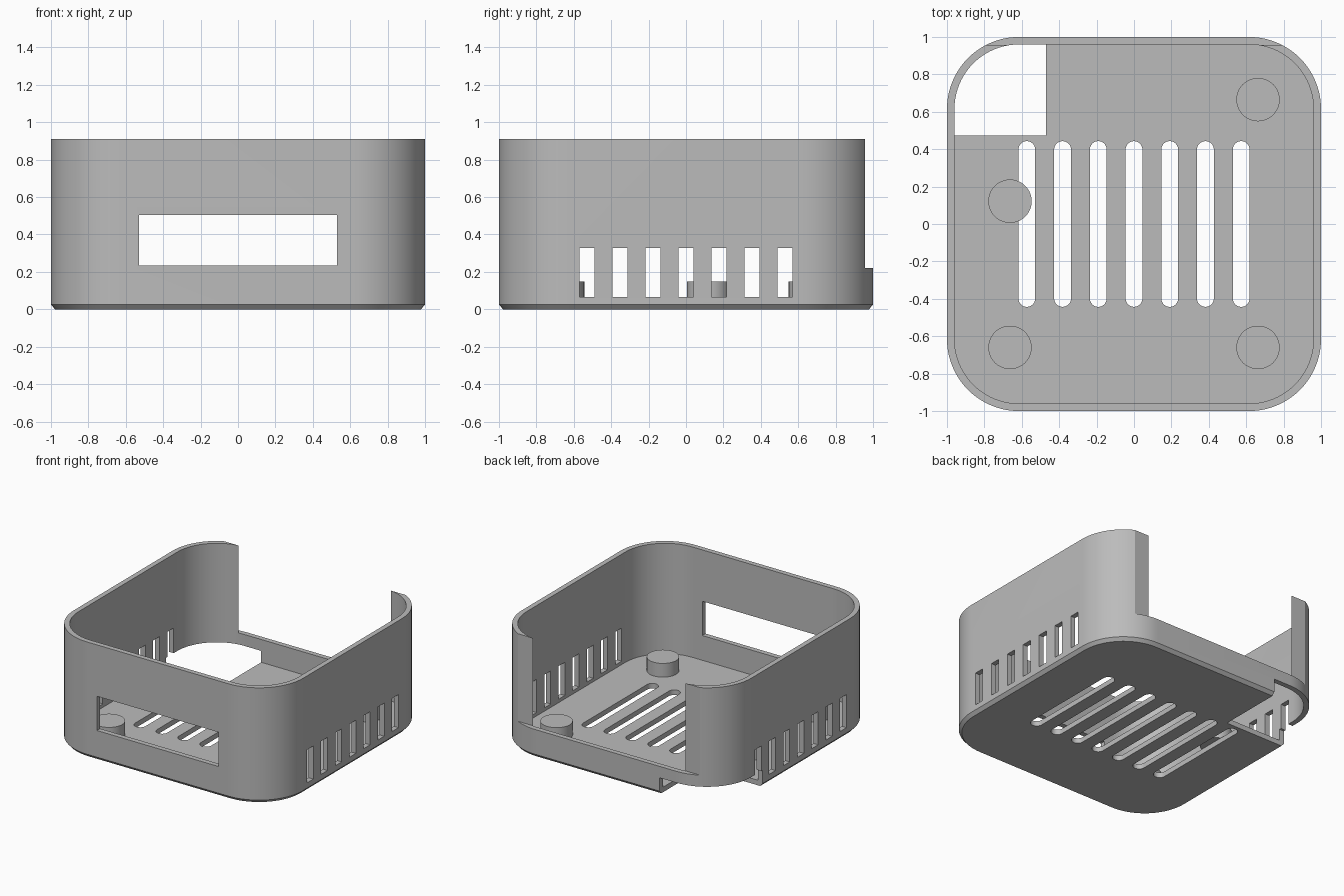
import bpy, bmesh, math

if "Cube" in bpy.data.objects:
    bpy.data.objects.remove(bpy.data.objects["Cube"])

grey = bpy.data.materials.new("plain grey")
grey.use_nodes = True
grey.diffuse_color = (0.5, 0.5, 0.5, 1)
grey.node_tree.nodes["Principled BSDF"].inputs["Base Color"].default_value = (0.5, 0.5, 0.5, 1)

HEIGHT, WALL, FLOOR, RADIUS = 0.91, 0.04, 0.04, 0.385


def rounded_rect(cx, cy, hx, hy, r, steps):
    """Outline of a rounded rectangle, counter-clockwise."""
    pts = []
    for k, (sx, sy) in enumerate([(1, 1), (-1, 1), (-1, -1), (1, -1)]):
        for i in range(steps + 1):
            a = math.pi / 2 * (k + i / steps)
            pts.append((cx + sx * (hx - r) + r * math.cos(a),
                        cy + sy * (hy - r) + r * math.sin(a)))
    return pts


def loft(bm, rings):
    """Closed solid through rings of (outline, z)."""
    loops = [[bm.verts.new((x, y, z)) for x, y in pts] for pts, z in rings]
    n = len(loops[0])
    for a, b in zip(loops, loops[1:]):
        for i in range(n):
            j = (i + 1) % n
            bm.faces.new((a[i], a[j], b[j], b[i]))
    bm.faces.new(loops[0][::-1])
    bm.faces.new(loops[-1])


def box(bm, lo, hi):
    outline = [(lo[0], lo[1]), (hi[0], lo[1]), (hi[0], hi[1]), (lo[0], hi[1])]
    loft(bm, [(outline, lo[2]), (outline, hi[2])])


def finish(bm, name):
    bmesh.ops.remove_doubles(bm, verts=bm.verts, dist=1e-5)
    bmesh.ops.recalc_face_normals(bm, faces=bm.faces)
    mesh = bpy.data.meshes.new(name)
    bm.to_mesh(mesh)
    bm.free()
    obj = bpy.data.objects.new(name, mesh)
    bpy.context.collection.objects.link(obj)
    mesh.materials.append(grey)
    return obj


def activate(obj):
    bpy.ops.object.select_all(action='DESELECT')
    obj.select_set(True)
    bpy.context.view_layer.objects.active = obj


def cut(target, bm, name):
    """Subtract the solids in bm from the target."""
    cutter = finish(bm, name)
    cutter.hide_render = True
    mod = target.modifiers.new(name, 'BOOLEAN')
    mod.operation, mod.solver, mod.object = 'DIFFERENCE', 'EXACT', cutter
    activate(target)
    bpy.ops.object.modifier_apply(modifier=name)
    bpy.data.objects.remove(cutter)


def shell_ring(inset):
    return rounded_rect(0, 0, 1 - inset, 1 - inset, RADIUS - inset, 20)


# Open tray with a chamfered base
bm = bmesh.new()
loft(bm, [(shell_ring(0.022), 0), (shell_ring(0), 0.025), (shell_ring(0), HEIGHT),
          (shell_ring(WALL), HEIGHT), (shell_ring(WALL), FLOOR)])
case = finish(bm, "case_shell")

# Front window
bm = bmesh.new()
box(bm, (-0.53, -1.1, 0.235), (0.53, -0.8, 0.505))
cut(case, bm, "window_cutter")

# Vents through both side walls
bm = bmesh.new()
for i in range(-3, 4):
    y = i * 0.1767
    box(bm, (-1.1, y - 0.04, 0.067), (1.1, y + 0.04, 0.328))
cut(case, bm, "side_vent_cutter")

# Long rounded vents in the floor
bm = bmesh.new()
for i in range(-3, 4):
    slot = rounded_rect(i * 0.191, 0, 0.045, 0.443, 0.0449, 8)
    loft(bm, [(slot, -0.1), (slot, 0.06)])
cut(case, bm, "floor_vent_cutter")

# Open back above a low sill
bm = bmesh.new()
box(bm, (-1.1, 0.956, 0.22), (1.1, 1.1, 1.0))
cut(case, bm, "back_cutter")

# Cable opening in the back corner of the floor
bm = bmesh.new()
box(bm, (-1.1, 0.473, -0.1), (-0.47, 1.1, 0.13))
cut(case, bm, "corner_cutter")

activate(case)
bpy.ops.object.shade_smooth_by_angle(angle=math.radians(25))

# Support posts
for name, x, y in [("front_right_post", -0.663, -0.66), ("front_left_post", 0.663, -0.66),
                   ("back_left_post", 0.663, 0.665), ("back_right_post", -0.663, 0.122)]:
    bm = bmesh.new()
    disc = rounded_rect(x, y, 0.116, 0.116, 0.116, 10)
    loft(bm, [(disc, FLOOR), (disc, 0.148)])
    activate(finish(bm, name))
    bpy.ops.object.shade_smooth_by_angle(angle=math.radians(25))
